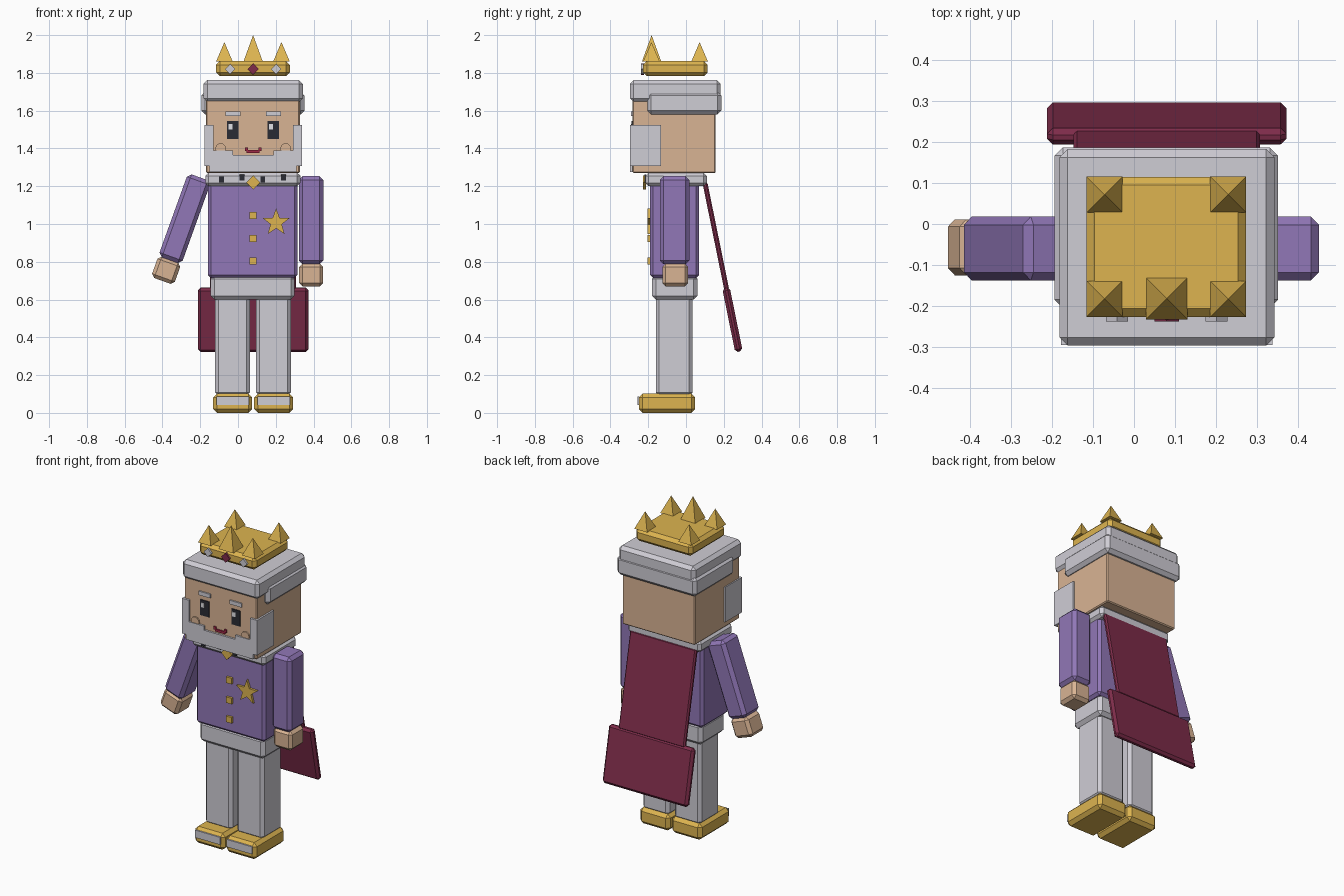
import bpy
from math import sin, cos, pi, radians
from mathutils import Matrix

cube = bpy.data.objects.get("Cube")
if cube:
    bpy.data.objects.remove(cube, do_unlink=True)


def linear(c):
    c /= 255
    return c / 12.92 if c <= 0.04045 else ((c + 0.055) / 1.055) ** 2.4


def material(name, *rgb):
    m = bpy.data.materials.new(name)
    m.use_nodes = True
    col = [linear(c) for c in rgb] + [1]
    m.diffuse_color = col
    m.node_tree.nodes["Principled BSDF"].inputs["Base Color"].default_value = col
    return m


GOLD = material("gold", 221, 180, 80)
PURPLE = material("purple cloth", 145, 119, 183)
SILVER = material("silver grey", 207, 205, 213)
SKIN = material("skin", 217, 180, 148)
CRIMSON = material("crimson cape", 126, 44, 74)
DARK = material("dark", 42, 43, 52)
WHITE = material("white", 240, 240, 245)
RED = material("lip red", 160, 40, 70)

MID = 0.08  # centre line of the body


def mesh(name, verts, faces, mat, bevel=0):
    me = bpy.data.meshes.new(name)
    me.from_pydata(verts, [], faces)
    me.materials.append(mat)
    ob = bpy.data.objects.new(name, me)
    bpy.context.collection.objects.link(ob)
    if bevel:
        b = ob.modifiers.new("chamfer", "BEVEL")
        b.width, b.segments = bevel, 1
    return ob


def prism(name, outline, y0, y1, mat, bevel=0):
    """Extrude an x-z outline (anticlockwise from the front) from y0 back to y1."""
    n = len(outline)
    verts = [(x, y0, z) for x, z in outline] + [(x, y1, z) for x, z in outline]
    faces = [list(range(n)), list(range(2 * n - 1, n - 1, -1))]
    faces += [[i, i + n, (i + 1) % n + n, (i + 1) % n] for i in range(n)]
    return mesh(name, verts, faces, mat, bevel)


def box(name, x, y, z, mat, bevel=0.02):
    outline = [(x[0], z[0]), (x[1], z[0]), (x[1], z[1]), (x[0], z[1])]
    return prism(name, outline, y[0], y[1], mat, bevel)


def tilted(name, size, centre, axis, degrees, mat, bevel):
    w, d, h = (s / 2 for s in size)
    ob = box(name, (-w, w), (-d, d), (-h, h), mat, bevel)
    ob.matrix_world = Matrix.Translation(centre) @ Matrix.Rotation(radians(degrees), 4, axis)
    return ob


def star(name, x, z, y, radii, points, mat, depth=0.015):
    """Star, diamond or disc plate made from alternating radii."""
    n = points * len(radii)
    outline = [(x - radii[i % len(radii)] * sin(2 * pi * i / n),
                z + radii[i % len(radii)] * cos(2 * pi * i / n)) for i in range(n)]
    outline.reverse()
    return prism(name, outline, y, y + depth, mat)


def plate(name, x, z, w, h, y, mat, depth=0.009):
    return box(name, (x - w / 2, x + w / 2), (y, y + depth), (z - h / 2, z + h / 2), mat, 0)


def spike(name, x, y, half, tip):
    base = 1.86
    verts = [(x + a * half, y + b * half, base) for a, b in ((-1, -1), (1, -1), (1, 1), (-1, 1))]
    verts.append((x, y, tip))
    mesh(name, verts, [(3, 2, 1, 0), (0, 1, 4), (1, 2, 4), (2, 3, 4), (3, 0, 4)], GOLD)


# Body and collar
box("torso", (-0.16, 0.315), (-0.19, 0.07), (0.715, 1.23), PURPLE, 0.016)
box("tunic_hem", (-0.145, 0.30), (-0.18, 0.06), (0.60, 0.73), SILVER)
box("collar", (-0.173, 0.33), (-0.215, 0.11), (1.20, 1.272), SILVER, 0.017)
for i in range(4):
    plate("collar_spot", -0.087 + 0.109 * i, 1.236 + 0.01 * (i % 2), 0.026, 0.03, -0.221, DARK)
star("collar_clasp", MID, 1.22, -0.227, [0.037], 4, GOLD)
for z in (1.046, 0.922, 0.803):
    plate("button", MID, z, 0.037, 0.037, -0.204, GOLD, 0.02)
star("chest_star", 0.202, 1.008, -0.204, [0.075, 0.031], 5, GOLD, 0.02)

# Legs and shoes
for side, s in (("left", 1), ("right", -1)):
    x = MID + s * 0.1085
    box(side + "_leg", (x - 0.092, x + 0.092), (-0.16, 0.035), (0.09, 0.63), SILVER, 0.018)
    box(side + "_shoe", (x - 0.103, x + 0.103), (-0.25, 0.048), (0, 0.102), GOLD)
    plate(side + "_shoe_plate", x, 0.064, 0.172, 0.046, -0.257, SILVER)

# Arms and hands: the left hangs straight, the right is raised outward
for side, x, z, turn in (("left", 0.387, 1.02, 0), ("right", -0.282, 1.028, 19.8)):
    a = radians(turn)
    tilted(side + "_arm", (0.13, 0.156, 0.466), (x, -0.06, z), "Y", turn, PURPLE, 0.02)
    hand = (x - 0.29 * sin(a), -0.057, z - 0.29 * cos(a))
    tilted(side + "_hand", (0.128, 0.137, 0.12), hand, "Y", turn, SKIN, 0.018)

# Cape in two hanging panels
tilted("cape_upper", (0.455, 0.026, 0.58), (MID, 0.158, 0.935), "X", 11.5, CRIMSON, 0.008)
tilted("cape_lower", (0.585, 0.04, 0.345), (MID, 0.246, 0.493), "X", 11.5, CRIMSON, 0.014)

# Head and hair
box("head", (-0.17, 0.327), (-0.283, 0.157), (1.27, 1.70), SKIN, 0.006)
box("hair_cap", (-0.182, 0.343), (-0.297, 0.183), (1.645, 1.762), SILVER)
box("hair_band", (-0.194, 0.352), (-0.205, 0.187), (1.58, 1.70), SILVER)

# Beard: cheek slabs and a stepped chin piece
for side, s in (("left", 1), ("right", -1)):
    x0, x1 = sorted((MID + s * 0.21, MID + s * 0.258))
    box(side + "_sideburn", (x0, x1), (-0.296, -0.132), (1.306, 1.523), SILVER, 0)
chin = [(-0.23, 1.275), (0.23, 1.275), (0.23, 1.31), (0.211, 1.39), (0.107, 1.39),
        (0.107, 1.365), (-0.107, 1.365), (-0.107, 1.39), (-0.211, 1.39), (-0.23, 1.31)]
prism("beard", [(MID + x, z) for x, z in chin], -0.2955, -0.27, SILVER)

# Face
for side, s in (("left", 1), ("right", -1)):
    x = MID + s * 0.107
    plate(side + "_eye", x, 1.497, 0.06, 0.096, -0.289, DARK)
    plate(side + "_eye_glint", x - 0.012, 1.515, 0.022, 0.028, -0.292, WHITE)
    plate(side + "_brow", x, 1.584, 0.08, 0.024, -0.292, SILVER)
    star(side + "_cheek", MID + s * 0.172, 1.40, -0.291, [0.028], 12, SKIN)
    plate(side + "_mouth_corner", MID + s * 0.036, 1.395, 0.016, 0.018, -0.291, RED)
plate("mouth", MID, 1.383, 0.068, 0.015, -0.291, RED)

# Crown with spikes and jewels
box("crown_band", (-0.116, 0.274), (-0.227, 0.115), (1.783, 1.863), GOLD)
for x in (-0.072, 0.23):
    for y in (-0.183, 0.072):
        spike("crown_spike", x, y, 0.044, 1.963)
spike("crown_front_spike", MID, -0.182, 0.051, 2.0)
for x, r, mat in ((-0.042, 0.027, SILVER), (MID, 0.03, CRIMSON), (0.202, 0.027, SILVER)):
    star("crown_jewel", x, 1.82, -0.238, [r], 4, mat)
